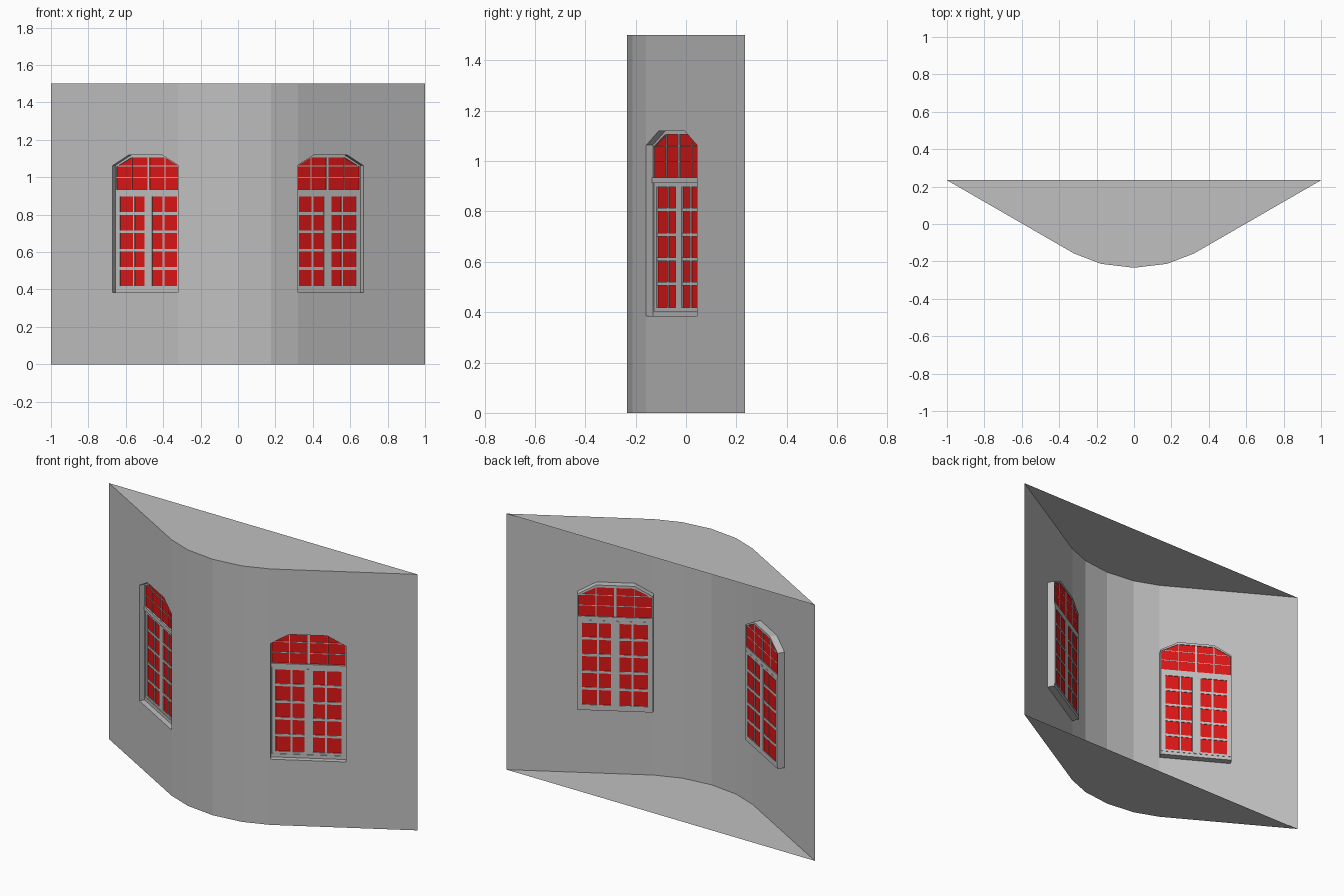
import bpy, bmesh, math
from mathutils import Matrix, Vector

cube = bpy.data.objects.get("Cube")
if cube:
    bpy.data.objects.remove(cube, do_unlink=True)


def material(name, colour):
    m = bpy.data.materials.new(name)
    m.use_nodes = True
    m.diffuse_color = colour
    m.node_tree.nodes["Principled BSDF"].inputs["Base Color"].default_value = colour
    return m


GREY = material("plaster grey", (0.53, 0.53, 0.53, 1))
RED = material("bright red", (0.74, 0.008, 0.008, 1))

HEIGHT = 1.5
BACK = 0.234
KINK = Vector((0.32, -0.158, 0))            # where the curve meets the straight wing
WING = (1 - KINK.x) / math.cos(math.radians(30))
# Wing space: x along the wall, y into the wall, z up
TO_WING = Matrix.Translation(KINK) @ Matrix.Rotation(math.radians(30), 4, "Z")

# Window layout in wing space
W, SILL, SPRING, CROWN = 0.404, 0.385, 1.063, 1.12
TRANSOM = (0.913, 0.935)


def finish(name, bm, mat, matrix=None):
    """Turn a bmesh into a flat shaded object mirrored to the other wing."""
    if matrix:
        bm.transform(matrix)
    bmesh.ops.remove_doubles(bm, verts=bm.verts, dist=0.0001)
    mesh = bpy.data.meshes.new(name)
    bm.to_mesh(mesh)
    bm.free()
    mesh.materials.append(mat)
    ob = bpy.data.objects.new(name, mesh)
    bpy.context.collection.objects.link(ob)
    mod = ob.modifiers.new("mirror", "MIRROR")
    mod.merge_threshold = 0.0005
    return ob


def face(bm, points):
    return bm.faces.new([bm.verts.new(p) for p in points])


def panel(bm, outline, depth):
    face(bm, [(s, depth, z) for s, z in outline])


def box(bm, s, z, d):
    size = Matrix.Diagonal((s[1] - s[0], d[1] - d[0], z[1] - z[0], 1))
    mid = Vector((sum(s) / 2, sum(d) / 2, sum(z) / 2))
    bmesh.ops.create_cube(bm, size=1, matrix=Matrix.Translation(mid) @ size)


def ring(bm, outer, inner, d0, d1):
    """Frame between two matching outlines, with front, back and reveal."""
    n = len(outer)
    for i in range(n):
        j = (i + 1) % n
        a, b, c, d = outer[i], outer[j], inner[j], inner[i]
        panel(bm, (a, b, c, d), d0)
        panel(bm, (d, c, b, a), d1)
        for p, q in ((d, c), (b, a)):
            face(bm, [(p[0], d0, p[1]), (q[0], d0, q[1]),
                      (q[0], d1, q[1]), (p[0], d1, p[1])])


def arch(side, bottom, top):
    """Segmental three-sided arch outline, inset from the opening."""
    a, b = side, W - side
    return [(a, bottom), (b, bottom), (b, SPRING - top / 2), (W - 0.1, CROWN - top),
            (0.1, CROWN - top), (a, SPRING - top / 2)]


def rect(side, bottom, top):
    return [(side, bottom), (W - side, bottom), (W - side, top), (side, top)]


opening = arch(0, SILL, 0)

# Straight wing around the window opening
bm = bmesh.new()
panel(bm, [(0, 0), (WING, 0), (WING, SILL), (W, SILL), (0, SILL)], 0)
panel(bm, [(W, SILL), (WING, SILL), (WING, SPRING), (W, SPRING)], 0)
panel(bm, opening[:1:-1] + [(WING, SPRING), (WING, HEIGHT), (0, HEIGHT)], 0)
finish("wing_wall", bm, GREY, TO_WING)

# Curved middle of the wall
curve = [(0, -0.234), (0.176, -0.213), (KINK.x, KINK.y)]
bm = bmesh.new()
for (x0, y0), (x1, y1) in zip(curve, curve[1:]):
    face(bm, [(x0, y0, 0), (x1, y1, 0), (x1, y1, HEIGHT), (x0, y0, HEIGHT)])
finish("curved_wall", bm, GREY)

# Floor and ceiling slabs; the back stays open
plan = curve + [(1, BACK), (0, BACK)]
for name, z in (("floor", 0), ("ceiling", HEIGHT)):
    bm = bmesh.new()
    face(bm, [(x, y, z) for x, y in (plan if z else plan[::-1])])
    finish(name, bm, GREY)

# Reveal lining the opening
bm = bmesh.new()
for p, q in zip(opening, opening[1:] + opening[:1]):
    face(bm, [(p[0], 0, p[1]), (q[0], 0, q[1]), (q[0], 0.04, q[1]), (p[0], 0.04, p[1])])
finish("window_reveal", bm, GREY, TO_WING)

# Outer casing and transom
bm = bmesh.new()
ring(bm, opening, arch(0.005, 0.405, 0.014), 0.03, 0.04)
box(bm, (0.001, W - 0.001), TRANSOM, (0.027, 0.041))
finish("window_casing", bm, GREY, TO_WING)

# Lower sash with the wide centre post
bm = bmesh.new()
ring(bm, rect(0.005, 0.405, TRANSOM[0]), rect(0.026, 0.418, 0.897), 0.033, 0.042)
box(bm, (W / 2 - 0.023, W / 2 + 0.023), (0.41, 0.905), (0.032, 0.0425))
finish("window_sash", bm, GREY, TO_WING)

# Glazing bars
bm = bmesh.new()
for s in (0.11, W - 0.11):
    box(bm, (s - 0.005, s + 0.005), (0.41, 0.905), (0.034, 0.0415))
for z in (0.512, 0.61, 0.708, 0.806):
    box(bm, (0.02, W - 0.02), (z - 0.007, z + 0.007), (0.0345, 0.041))
for s, half in ((0.1, 0.002), (W / 2, 0.006), (W - 0.1, 0.002)):
    box(bm, (s - half, s + half), (0.925, CROWN - 0.01), (0.032, 0.0365))
for z in (0.998, 1.06):
    box(bm, (0.003, W - 0.003), (z - 0.002, z + 0.002), (0.0325, 0.0365))
finish("glazing_bars", bm, GREY, TO_WING)

# Red panes
bm = bmesh.new()
panel(bm, rect(0.02, 0.41, 0.905), 0.038)
panel(bm, arch(0.003, 0.925, 0.012), 0.036)
finish("window_panes", bm, RED, TO_WING)
